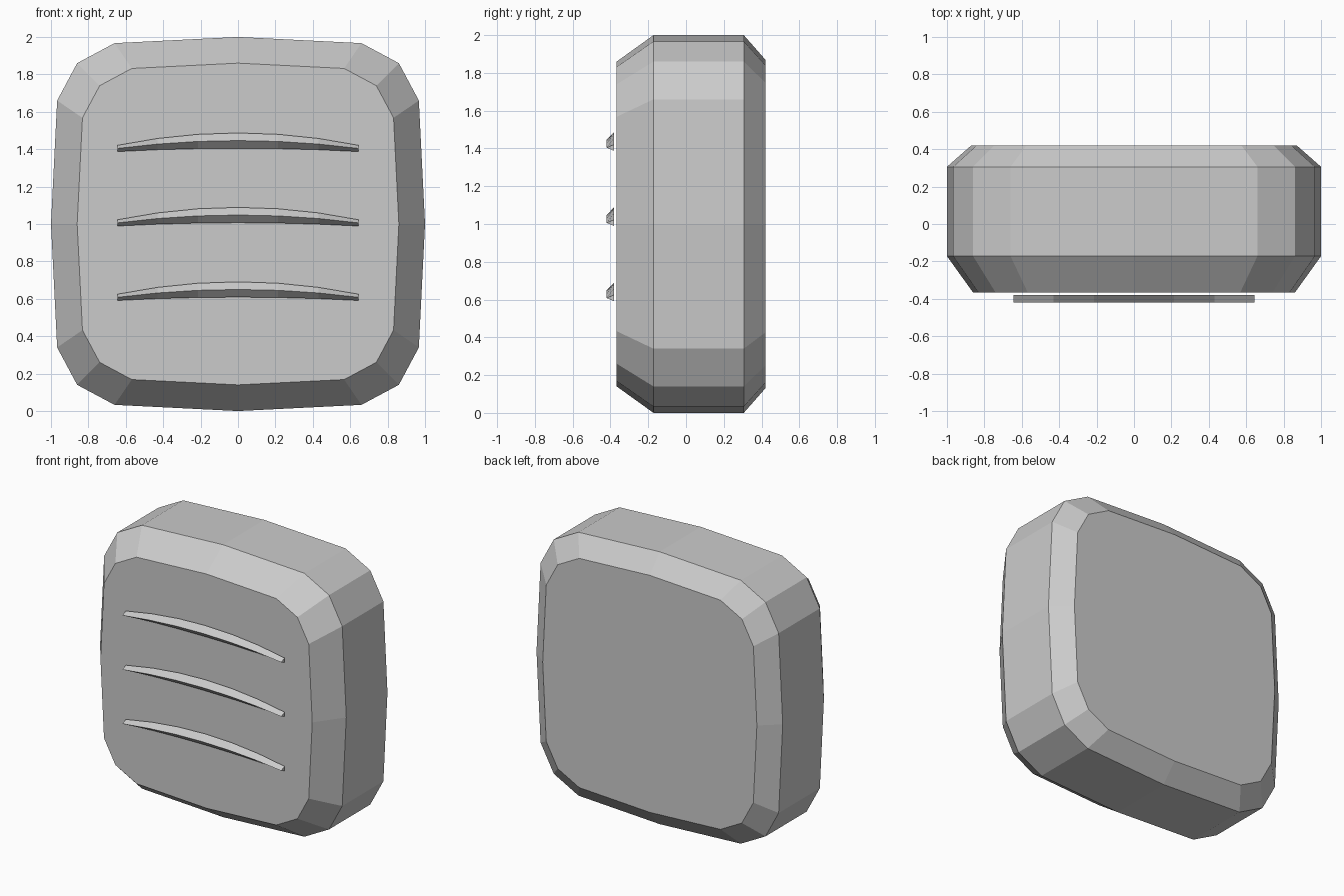
import bpy, bmesh

cube = bpy.data.objects.get("Cube")
if cube:
    bpy.data.objects.remove(cube, do_unlink=True)

grey = bpy.data.materials.new("plain grey")
grey.use_nodes = True
colour = (0.6, 0.6, 0.6, 1)
grey.diffuse_color = colour
grey.node_tree.nodes["Principled BSDF"].inputs["Base Color"].default_value = colour


def loft(name, rings):
    """Join closed rings of points with quads and cap both ends."""
    bm = bmesh.new()
    loops = [[bm.verts.new(p) for p in ring] for ring in rings]
    for a, b in zip(loops, loops[1:]):
        n = len(a)
        for i in range(n):
            j = (i + 1) % n
            bm.faces.new((a[i], a[j], b[j], b[i]))
    bm.faces.new(loops[0])
    bm.faces.new(loops[-1])
    bmesh.ops.recalc_face_normals(bm, faces=bm.faces)
    mesh = bpy.data.meshes.new(name)
    bm.to_mesh(mesh)
    bm.free()
    mesh.materials.append(grey)
    obj = bpy.data.objects.new(name, mesh)
    bpy.context.collection.objects.link(obj)
    return obj


# Rounded-square outline: one quarter, turned four times
quarter = [(0, 1), (0.66, 0.967), (0.86, 0.86), (0.967, 0.66)]
outline = []
for turn in range(4):
    outline += quarter
    quarter = [(z, -x) for x, z in quarter]

# Body: outline at four depths, narrowed at the front and back for chamfers
layers = [(-0.367, 0.86), (-0.172, 1), (0.306, 1), (0.42, 0.87)]
loft("body", [[(x * s, y, 1 + z * s) for x, z in outline] for y, s in layers])


# Ribs: arched triangular bars just in front of the body
def rib(name, level, half=0.645, steps=6):
    rings = []
    for i in range(steps + 1):
        u = 2 * i / steps - 1
        rise = 1 - u * u
        x = u * half
        rings.append([(x, -0.38, level + 0.02 + 0.066 * rise),
                      (x, -0.42, level + 0.003 + 0.042 * rise),
                      (x, -0.38, level - 0.014 + 0.018 * rise)])
    return loft(name, rings)


for i, place in enumerate(("lower", "middle", "upper")):
    rib(place + "_rib", 0.605 + 0.398 * i)
